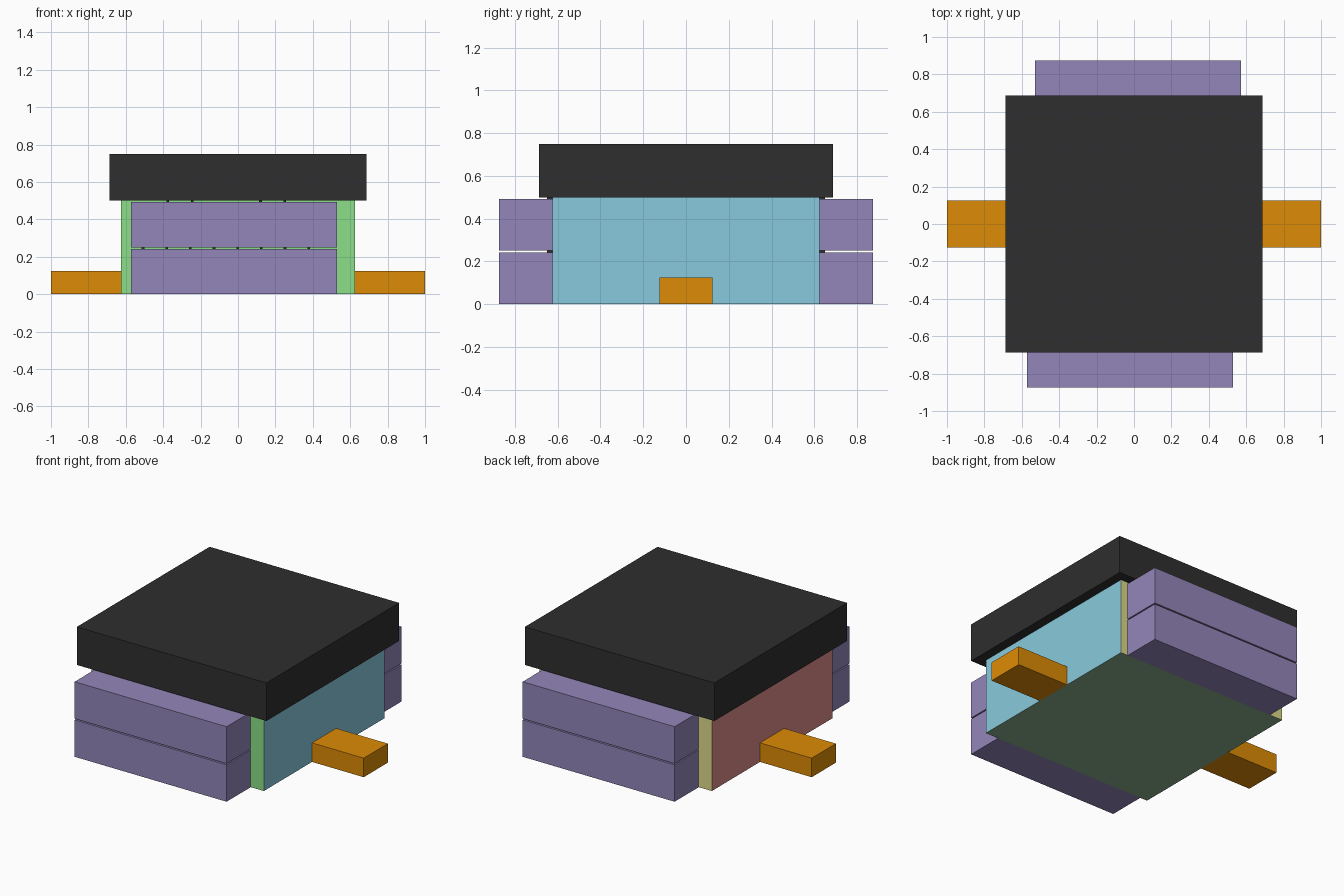
import bpy, bmesh
from mathutils import Matrix, Vector

if "Cube" in bpy.data.objects:
    bpy.data.objects.remove(bpy.data.objects["Cube"])


def mat(name, r, g, b):
    """Material from display RGB (0-255), converted to linear."""
    m = bpy.data.materials.new(name)
    m.diffuse_color = (*[(c / 255) ** 2.2 for c in (r, g, b)], 1)
    m.use_nodes = True
    m.node_tree.nodes["Principled BSDF"].inputs["Base Color"].default_value = m.diffuse_color
    return m


GREEN = mat("green", 139, 222, 134)
CYAN = mat("cyan", 135, 201, 220)
YELLOW = mat("yellow", 220, 217, 137)
RED = mat("red", 220, 137, 137)
SAGE = mat("sage", 137, 174, 141)
PURPLE = mat("purple", 145, 133, 184)
ORANGE = mat("orange", 220, 138, 14)
BLACK = mat("black", 50, 50, 50)


def boxes(name, spans, materials):
    """One object from boxes given as (x0, x1, y0, y1, z0, z1)."""
    bm = bmesh.new()
    for x0, x1, y0, y1, z0, z1 in spans:
        centre = Vector((x0 + x1, y0 + y1, z0 + z1)) / 2
        size = (x1 - x0, y1 - y0, z1 - z0)
        bmesh.ops.create_cube(bm, size=1, matrix=Matrix.Translation(centre) @ Matrix.Diagonal((*size, 1)))
    mesh = bpy.data.meshes.new(name)
    bm.to_mesh(mesh)
    bm.free()
    for m in materials:
        mesh.materials.append(m)
    ob = bpy.data.objects.new(name, mesh)
    bpy.context.collection.objects.link(ob)
    return ob


def turned(span):
    """The same box turned half a turn about z."""
    x0, x1, y0, y1, z0, z1 = span
    return (-x1, -x0, -y1, -y0, z0, z1)


# Body: a plain block with a different colour on each side
body = boxes("body", [(-.625, .625, -.625, .625, 0, .5)], [GREEN, CYAN, YELLOW, RED, SAGE])
for face in body.data.polygons:
    n = face.normal
    if n.y < -.5:
        face.material_index = 0
    elif n.x > .5:
        face.material_index = 1
    elif n.y > .5:
        face.material_index = 2
    elif n.x < -.5:
        face.material_index = 3
    else:
        face.material_index = 4

# Overhanging lid
boxes("lid", [(-.6875, .6875, -.6875, .6875, .5, .75)], [BLACK])

# Side handles
handle = (.625, 1, -.125, .125, 0, .125)
boxes("right_handle", [handle], [ORANGE])
boxes("left_handle", [turned(handle)], [ORANGE])

# Two stacked drawers on the front, repeated on the back
for level, z in (("lower", 0), ("upper", .25)):
    drawer = (-.573, .53, -.875, -.625, z, z + .242)
    boxes(f"front_{level}_drawer", [drawer], [PURPLE])
    boxes(f"back_{level}_drawer", [turned(drawer)], [PURPLE])

# Tiny dark pegs in the gaps above the drawers
lower = [-.508 + .1265 * i for i in range(8)]
upper = [-.375, -.245, .12, .25]
pegs = [(x - .007, x + .007, -.65, -.625, z, z + .008)
        for xs, z in ((lower, .242), (upper, .492)) for x in xs]
boxes("front_pegs", pegs, [BLACK])
boxes("back_pegs", [turned(p) for p in pegs], [BLACK])
